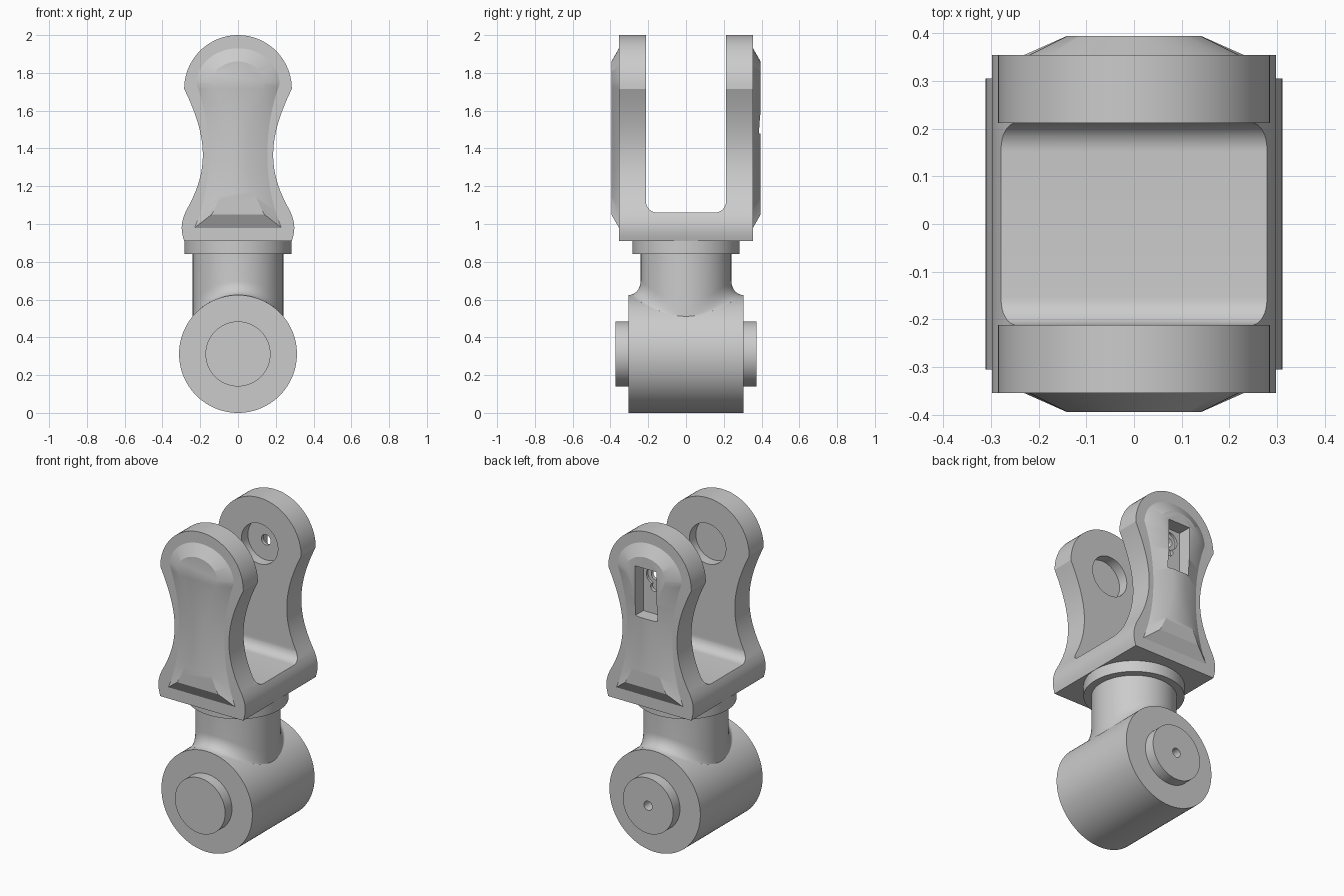
import bpy, bmesh
from math import sin, cos, pi, sqrt
from mathutils import Vector
from mathutils.geometry import interpolate_bezier

if "Cube" in bpy.data.objects:
    bpy.data.objects.remove(bpy.data.objects["Cube"])

GREY = (0.6, 0.6, 0.6, 1)
mat = bpy.data.materials.new("pale grey metal")
mat.use_nodes = True
mat.diffuse_color = GREY
mat.node_tree.nodes["Principled BSDF"].inputs["Base Color"].default_value = GREY

SEG = 96
BARREL_Z, BARREL_R = 0.312, 0.312
PIN_Z = 1.715


def loft(name, rings):
    """Skin a list of equally long closed rings and cap both ends."""
    bm = bmesh.new()
    rows = [[bm.verts.new(p) for p in ring] for ring in rings]
    for a, b in zip(rows, rows[1:]):
        for i in range(len(a)):
            j = (i + 1) % len(a)
            bm.faces.new((a[i], a[j], b[j], b[i]))
    bm.faces.new(rows[0])
    bm.faces.new(rows[-1])
    bmesh.ops.recalc_face_normals(bm, faces=bm.faces)
    mesh = bpy.data.meshes.new(name)
    bm.to_mesh(mesh)
    bm.free()
    mesh.materials.append(mat)
    ob = bpy.data.objects.new(name, mesh)
    bpy.context.collection.objects.link(ob)
    return ob


def lathe_y(name, z, profile, seg=SEG):
    """Turn (y, radius) pairs around an axis along y."""
    angles = [2 * pi * i / seg for i in range(seg)]
    return loft(name, [[(r * cos(a), y, z + r * sin(a)) for a in angles] for y, r in profile])


def box(name, x, y0, y1, z0, z1):
    return loft(name, [[(-x, y, z0), (x, y, z0), (x, y, z1), (-x, y, z1)] for y in (y0, y1)])


def bezier(pts, n):
    return [tuple(p) for p in interpolate_bezier(*[Vector(p) for p in pts], n)]


def outline(side, rx, rz, zc, n=40):
    """Right side curve, round head, mirrored left side, as (x, z) points."""
    head = [(rx * cos(pi * i / n), zc + rz * sin(pi * i / n)) for i in range(1, n)]
    return side + head + [(-x, z) for x, z in reversed(side)]


def at_y(points, y):
    return [(x, y, z) for x, z in points]


def cut(ob, cutter, keep=False):
    mod = ob.modifiers.new("cut", "BOOLEAN")
    mod.operation = "DIFFERENCE"
    mod.solver = "EXACT"
    mod.object = cutter
    bpy.context.view_layer.objects.active = ob
    bpy.ops.object.modifier_apply(modifier=mod.name)
    if not keep:
        bpy.data.objects.remove(cutter)


# Cross barrel with an end boss on each side, drilled at the back
barrel = lathe_y("barrel", BARREL_Z, [
    (-0.372, 0.172), (-0.305, 0.172), (-0.305, BARREL_R),
    (0.305, BARREL_R), (0.305, 0.172), (0.372, 0.172)])
cut(barrel, lathe_y("drill", BARREL_Z, [(0.25, 0.028), (0.5, 0.028)], 32))

# Neck, flaring along the barrel with a rounded fillet
NECK_R, FLARE, RISE = 0.24, 0.063, 0.075


def neck_ring(flare, height):
    ring = []
    for i in range(SEG):
        a = 2 * pi * i / SEG
        x = NECK_R * cos(a)
        crown = BARREL_Z + sqrt(BARREL_R ** 2 - x ** 2)
        ring.append((x, (NECK_R + flare) * sin(a), crown + height))
    return ring


neck_rings = [[(x, y, 0.45) for x, y, z in neck_ring(FLARE, 0)]]
for i in range(11):
    t = pi / 2 * i / 10
    neck_rings.append(neck_ring(FLARE * (1 - sin(t)), RISE * (1 - cos(t))))
neck_rings.append([(x, y, 0.86) for x, y, z in neck_ring(0, 0)])
neck = loft("neck", neck_rings)

# Round collar under the yoke
circle = [(0.284 * cos(2 * pi * i / SEG), 0.284 * sin(2 * pi * i / SEG)) for i in range(SEG)]
collar = loft("collar", [[(x, y, z) for x, y in circle] for z in (0.84, 0.93)])

# Yoke: waisted outline extruded front to back
side = bezier([(0.285, 0.91), (0.3, 0.96), (0.308, 1.0), (0.275, 1.07)], 12)
side += bezier([(0.275, 1.07), (0.155, 1.28), (0.155, 1.45), (0.285, PIN_Z)], 32)[1:]
shape = outline(side, 0.285, 0.285, PIN_Z)
yoke = loft("yoke", [at_y(shape, -0.355), at_y(shape, 0.355)])

# Slot between the arms, with rounded lower corners
GAP, FLOOR, FILLET = 0.212, 1.06, 0.06
corner = [(GAP - FILLET + FILLET * sin(pi / 2 * i / 10),
           FLOOR + FILLET - FILLET * cos(pi / 2 * i / 10)) for i in range(11)]
slot = corner + [(GAP, 2.2), (-GAP, 2.2)] + [(-y, z) for y, z in reversed(corner)]
cut(yoke, loft("slot_cutter", [[(x, y, z) for y, z in slot] for x in (-0.5, 0.5)]))

# Blind pin bores in both inner faces
for s in (-1, 1):
    cut(yoke, lathe_y("bore_cutter", PIN_Z, [(s * 0.15, 0.125), (s * 0.275, 0.125)], 64))

# Raised, sloping pads on the outer faces
foot = outline(bezier([(0.23, 0.98), (0.135, 1.2), (0.13, 1.5), (0.22, 1.74)], 32), 0.22, 0.19, 1.74)
crest = outline(bezier([(0.14, 1.05), (0.03, 1.25), (0.0, 1.5), (0.14, 1.74)], 32), 0.14, 0.12, 1.74)
pads = [loft(name, [at_y(foot, s * 0.345), at_y(foot, s * 0.355), at_y(crest, s * 0.395)])
        for name, s in (("front_pad", -1), ("back_pad", 1))]

# Rectangular pocket in the back arm, with a stepped pin hole and a small recess
pocket = box("pocket_cutter", 0.075, 0.31, 0.5, 1.48, 1.79)
cut(pads[1], pocket, keep=True)
cut(yoke, pocket)
cut(yoke, lathe_y("step_cutter", PIN_Z, [(0.295, 0.055), (0.35, 0.055)], 32))
cut(yoke, lathe_y("hole_cutter", PIN_Z, [(0.2, 0.032), (0.35, 0.032)], 32))
cut(yoke, lathe_y("recess_cutter", 1.645, [(0.29, 0.026), (0.35, 0.026)], 32))

# Smooth shading with sharp creases
bpy.ops.object.select_all(action="DESELECT")
for ob in [barrel, neck, collar, yoke] + pads:
    ob.select_set(True)
    bpy.context.view_layer.objects.active = ob
bpy.ops.object.shade_smooth_by_angle(angle=0.48)
